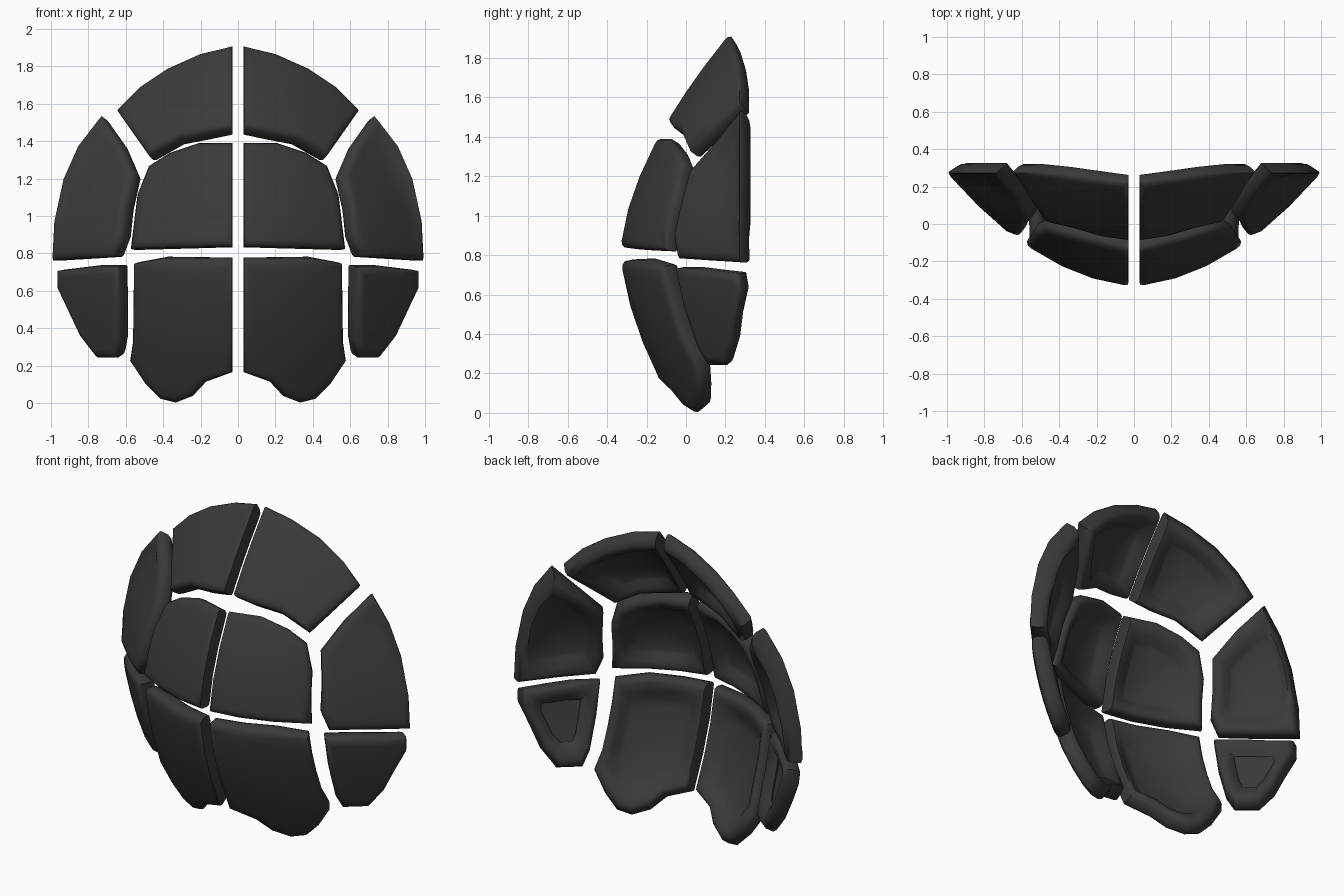
import bpy, bmesh, math
from mathutils import Vector

if "Cube" in bpy.data.objects:
    bpy.data.objects.remove(bpy.data.objects["Cube"])

dark = bpy.data.materials.new("charcoal padding")
dark.diffuse_color = (0.042, 0.042, 0.042, 1)
dark.use_nodes = True
dark.node_tree.nodes["Principled BSDF"].inputs["Base Color"].default_value = dark.diffuse_color

DOME = Vector((0, 0.6, 0.85))  # rims lean towards this point
THICK = 0.10


def shell_y(x, z):
    """Depth of the shared domed front surface."""
    dz = z - .82
    rise = (.464 if dz > 0 else .40) * abs(dz) ** 1.66
    return min(-.335 + rise + .55 * x * x + .06 * x + .12 * x * max(dz, 0), .268)


# Front-view outline (x, z) of each right-hand pad
PADS = {
    "top_pad": [(.03, 1.915), (.20, 1.875), (.38, 1.795), (.53, 1.695), (.645, 1.58),
                (.48, 1.345), (.32, 1.435), (.03, 1.49)],
    "middle_pad": [(.03, 1.39), (.22, 1.39), (.37, 1.34), (.48, 1.27), (.54, 1.12),
                   (.575, .835), (.03, .85)],
    "lower_pad": [(.03, .755), (.40, .76), (.56, .73), (.565, .32), (.58, .22), (.50, .10),
                  (.42, .02), (.34, .0), (.25, .035), (.18, .11), (.03, .16)],
    "upper_side_pad": [(.745, 1.53), (.86, 1.38), (.94, 1.2), (.99, .97), (1, .775),
                       (.67, .795), (.63, .90), (.615, 1.05), (.575, 1.23), (.64, 1.38)],
    "lower_side_pad": [(.65, .72), (.77, .72), (.975, .695), (.975, .62), (.85, .355),
                       (.765, .245), (.66, .245), (.645, .33)],
}


def split_edges(outline):
    """Adds points along long edges so that they follow the dome."""
    result = []
    for (x, z), (x2, z2) in zip(outline, outline[1:] + outline[:1]):
        steps = max(1, math.ceil(math.hypot(x2 - x, z2 - z) / .2))
        for k in range(steps):
            t = k / steps
            result.append((x + (x2 - x) * t, z + (z2 - z) * t))
    return [Vector((x, shell_y(x, z), z)) for x, z in result]


def make_pad(name, outline, side):
    pts = split_edges(outline)
    n = len(pts)
    centre = sum(pts, Vector()) / n
    normal = Vector()
    for i in range(n):
        normal += (pts[i] - centre).cross(pts[(i + 1) % n] - centre)
    normal.normalize()
    if normal.y > 0:
        normal = -normal
    radius = sum((p - centre).length for p in pts) / n

    def place(p, s, depth):
        q = centre + (p - centre) * s
        q.y = shell_y(q.x, q.z)
        out = (normal + (p - DOME).normalized()) / 2 * s + normal * (1 - s)
        q -= out.normalized() * depth
        return Vector((side * max(q.x, .03), q.y, max(q.z, 0)))

    # (inset from the outline, depth): domed front, rounded rim, hollow back
    profile = [(.7 * radius, 0), (.4 * radius, 0), (.17 * radius, 0), (.03, 0), (.005, .006),
               (-.01, .022), (-.008, THICK - .03), (.005, THICK - .008), (.03, THICK),
               (.075, THICK - .01), (.12, THICK * .6), (.45 * radius, THICK * .5)]
    bm = bmesh.new()
    rings = [[bm.verts.new(place(p, 1 - inset / radius, d)) for p in pts]
             for inset, d in profile]
    for a, b in zip(rings, rings[1:]):
        for i in range(n):
            j = (i + 1) % n
            bm.faces.new((a[i], a[j], b[j], b[i]))
    for ring, d in ((rings[0], 0), (rings[-1], THICK * .5)):
        tip = bm.verts.new(place(centre, 0, d))
        for i in range(n):
            bm.faces.new((ring[i], ring[(i + 1) % n], tip))
    bmesh.ops.recalc_face_normals(bm, faces=bm.faces)
    mesh = bpy.data.meshes.new(name)
    bm.to_mesh(mesh)
    bm.free()
    mesh.materials.append(dark)
    obj = bpy.data.objects.new(name, mesh)
    bpy.context.collection.objects.link(obj)
    return obj


# Mirrored pads on both sides
for name, outline in PADS.items():
    for side, label in ((1, "right"), (-1, "left")):
        obj = make_pad(f"{label}_{name}", outline, side)
        obj.select_set(True)
        bpy.context.view_layer.objects.active = obj
bpy.ops.object.shade_smooth_by_angle(angle=math.radians(55))
